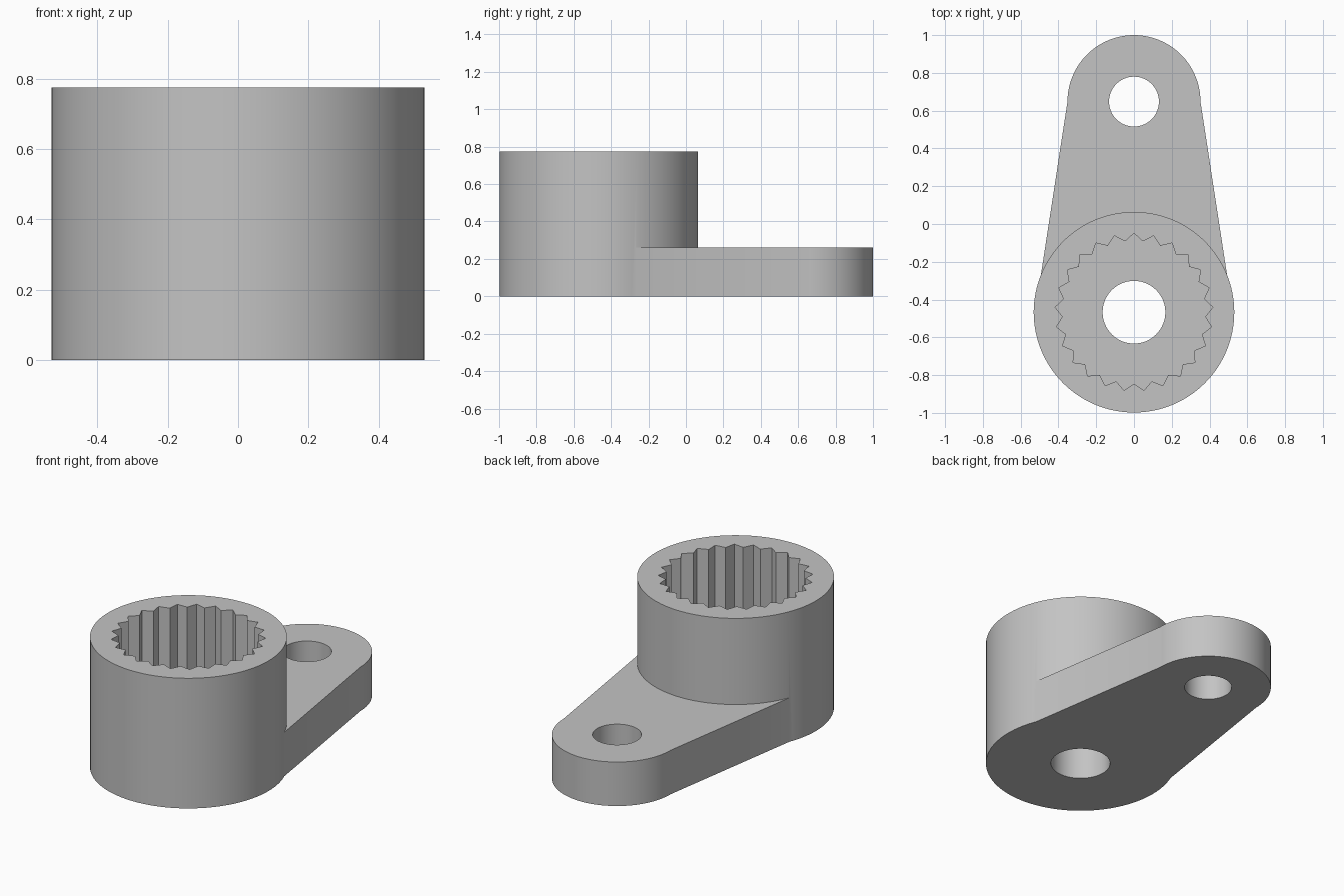
import bpy, bmesh
from math import radians, sin, cos, pi

cube = bpy.data.objects.get("Cube")
if cube:
    bpy.data.objects.remove(cube, do_unlink=True)

HUB_Y, HUB_R, HUB_TOP = -0.467, 0.531, 0.775
EYE_Y, EYE_R, ARM_TOP = 0.648, 0.352, 0.262
TEETH = 25

grey = bpy.data.materials.new("light grey")
grey.use_nodes = True
colour = (0.55, 0.55, 0.55, 1)
grey.diffuse_color = colour
grey.node_tree.nodes["Principled BSDF"].inputs["Base Color"].default_value = colour


def circle(y, r, n=128):
    return [(r * cos(2 * pi * i / n), y + r * sin(2 * pi * i / n)) for i in range(n)]


def prism(name, outline, z0, z1):
    """Extrude a flat outline from z0 to z1."""
    bm = bmesh.new()
    face = bm.faces.new([bm.verts.new((x, y, z0)) for x, y in outline])
    top = bmesh.ops.extrude_face_region(bm, geom=[face])["geom"]
    bmesh.ops.translate(bm, vec=(0, 0, z1 - z0),
                        verts=[v for v in top if isinstance(v, bmesh.types.BMVert)])
    bmesh.ops.recalc_face_normals(bm, faces=bm.faces)
    mesh = bpy.data.meshes.new(name)
    bm.to_mesh(mesh)
    bm.free()
    mesh.materials.append(grey)
    obj = bpy.data.objects.new(name, mesh)
    bpy.context.collection.objects.link(obj)
    return obj


# Tapered arm with a rounded end; its wide end lies inside the hub
n = 64
rounded = [(EYE_R * cos(pi * i / n), EYE_Y + EYE_R * sin(pi * i / n)) for i in range(n + 1)]
arm = prism("lever_arm", rounded + [(-0.523, HUB_Y), (0.523, HUB_Y)], 0, ARM_TOP)

# Hub joined to the arm, then the toothed socket and the two bores cut out
zigzag = []
for i in range(2 * TEETH):
    a = pi / 2 + pi * i / TEETH
    r = 0.378 if i % 2 else 0.418
    zigzag.append((r * cos(a), HUB_Y + r * sin(a)))

steps = [
    (prism("hub", circle(HUB_Y, HUB_R), 0, HUB_TOP), 'UNION'),
    (prism("socket_cutter", zigzag, ARM_TOP, 1), 'DIFFERENCE'),
    (prism("hub_bore_cutter", circle(HUB_Y, 0.166, 64), -0.1, 0.5), 'DIFFERENCE'),
    (prism("eye_bore_cutter", circle(EYE_Y, 0.132, 64), -0.1, 0.5), 'DIFFERENCE'),
]

bpy.ops.object.select_all(action='DESELECT')
bpy.context.view_layer.objects.active = arm
arm.select_set(True)
for part, operation in steps:
    mod = arm.modifiers.new(part.name, 'BOOLEAN')
    mod.object, mod.operation, mod.solver = part, operation, 'EXACT'
    bpy.ops.object.modifier_apply(modifier=mod.name)
    bpy.data.objects.remove(part, do_unlink=True)

bpy.ops.object.shade_smooth_by_angle(angle=radians(20))
